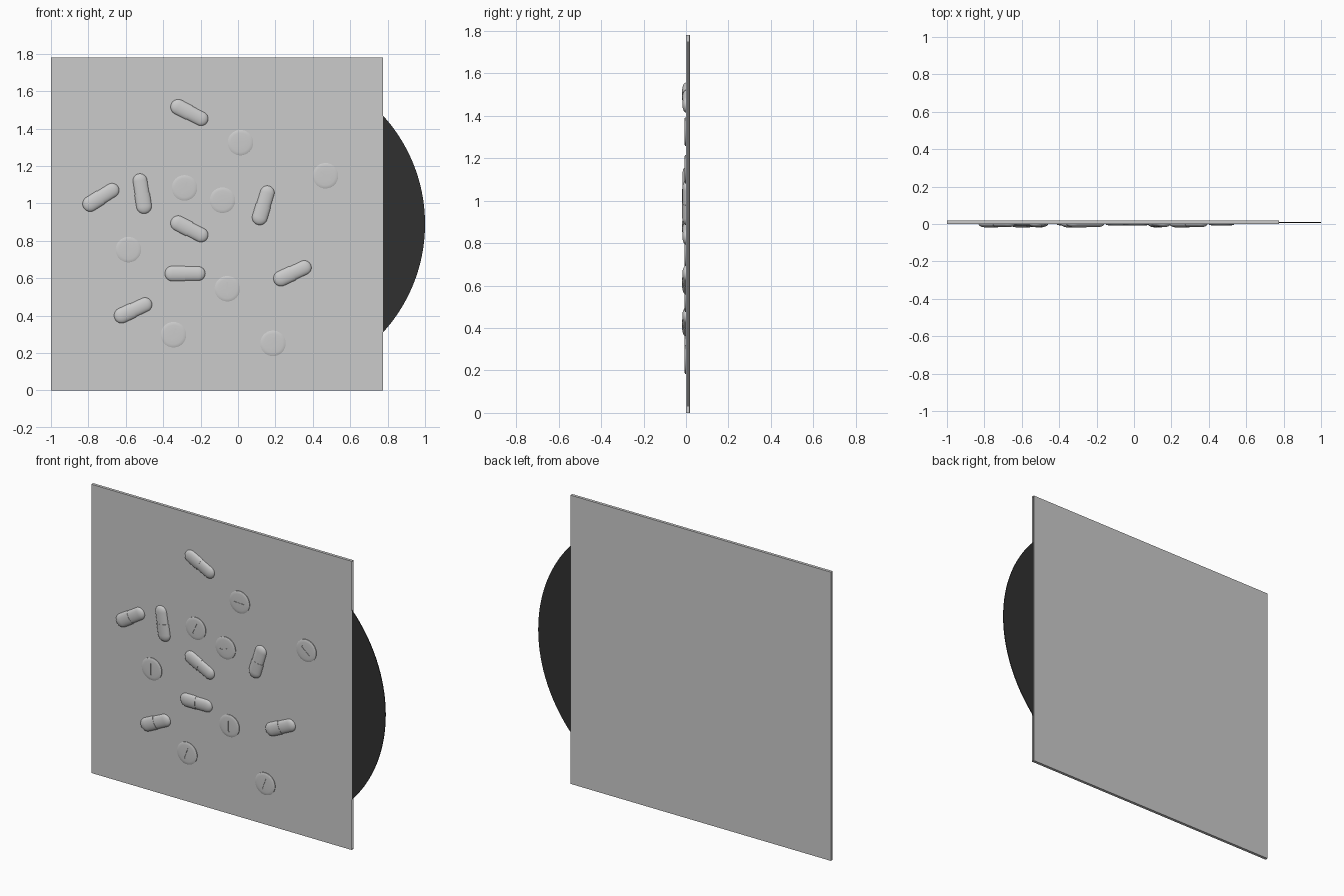
import bpy, bmesh
from math import sin, cos, pi, radians

if "Cube" in bpy.data.objects:
    bpy.data.objects.remove(bpy.data.objects["Cube"])

SLEEVE_W, SLEEVE_H, DEPTH, WALL = 1.776, 1.78, 0.018, 0.003
Y0 = 0.0                      # front face of the sleeve


def link(name, mesh):
    obj = bpy.data.objects.new(name, mesh)
    bpy.context.collection.objects.link(obj)
    return obj


def mesh_from(bm, name):
    bmesh.ops.remove_doubles(bm, verts=bm.verts, dist=1e-6)
    bmesh.ops.recalc_face_normals(bm, faces=bm.faces)
    mesh = bpy.data.meshes.new(name)
    bm.to_mesh(mesh)
    bm.free()
    return mesh


def smooth(obj, angle=35):
    bpy.ops.object.select_all(action='DESELECT')
    obj.select_set(True)
    bpy.context.view_layer.objects.active = obj
    bpy.ops.object.shade_smooth_by_angle(angle=radians(angle))


def lathe(rows, steps, sweep, place, closed=False):
    """Sweep (position, radius) rows; place maps (pos, radius, angle) to xyz."""
    bm = bmesh.new()
    rings = [[bm.verts.new(place(p, r, sweep * i / steps)) for i in range(steps + 1)]
             for p, r in rows]
    pairs = list(zip(rings, rings[1:]))
    if closed:
        pairs.append((rings[-1], rings[0]))
    for a, b in pairs:
        for i in range(steps):
            bm.faces.new((a[i], a[i + 1], b[i + 1], b[i]))
    return bm


# Sleeve: a flat U-section pocket, open on the right
def sleeve_box(x0, x1, y0, y1, z0, z1):
    return [(x0, y0, z0), (x0, y1, z0), (x0, y1, z1), (x0, y0, z1),
            (x1, y0, z0), (x1, y1, z0), (x1, y1, z1), (x1, y0, z1)]


bm = bmesh.new()
right = -1 + SLEEVE_W
outer = [bm.verts.new(c) for c in sleeve_box(-1, right, Y0, Y0 + DEPTH, 0, SLEEVE_H)]
inner = [bm.verts.new(c) for c in sleeve_box(-1 + WALL, right, Y0 + WALL, Y0 + DEPTH - WALL,
                                             WALL, SLEEVE_H - WALL)]
for shell in (outer, inner):
    bm.faces.new(shell[:4])
    for i in range(4):
        j = (i + 1) % 4
        bm.faces.new((shell[i], shell[j], shell[4 + j], shell[4 + i]))
for i in range(4):
    j = (i + 1) % 4
    bm.faces.new((outer[4 + i], outer[4 + j], inner[4 + j], inner[4 + i]))
link("sleeve", mesh_from(bm, "sleeve"))

# Record disc with spindle hole, sliding out of the sleeve
R, T = 0.86, 0.0025
bm = lathe([(-T, 0.02), (-T, R), (T, R), (T, 0.02)], 160, 2 * pi,
           lambda p, r, a: (r * cos(a), p, r * sin(a)), closed=True)
disc = link("record_disc", mesh_from(bm, "record_disc"))
disc.location = (1 - R, Y0 + DEPTH / 2, SLEEVE_H / 2)
black = bpy.data.materials.new("black_vinyl")
black.diffuse_color = (0.03, 0.03, 0.03, 1)
black.use_nodes = True
black.node_tree.nodes["Principled BSDF"].inputs["Base Color"].default_value = black.diffuse_color
disc.data.materials.append(black)
smooth(disc)

# Capsule relief: two rounded half shells with a small step at the seam
RB, RC, HALF, N = 0.038, 0.041, 0.108, 8
rows = [(-HALF + RC * (1 - cos(pi / 2 * i / N)), RC * sin(pi / 2 * i / N)) for i in range(N + 1)]
rows += [(0.0, RC), (0.0, RB)]
rows += [(HALF - RB * (1 - sin(pi / 2 * i / N)), RB * cos(pi / 2 * i / N)) for i in range(N + 1)]
rows = [(p, max(r, 0.0)) for p, r in rows]
bm = lathe(rows, 20, pi, lambda p, r, a: (p, -0.45 * r * sin(a), r * cos(a)))
bmesh.ops.dissolve_degenerate(bm, dist=1e-6, edges=bm.edges)
capsule_mesh = mesh_from(bm, "capsule")

# Tablet relief: low dome with a short score line
TR, TH = 0.068, 0.008
bm = lathe([(0.002, 0), (0.002, TR), (-0.004, TR), (-0.006, TR * 0.93),
            (-0.0072, TR * 0.75), (-TH, TR * 0.4), (-TH, 0)], 48, 2 * pi,
           lambda p, r, a: (r * cos(a), p, r * sin(a)))
bmesh.ops.dissolve_degenerate(bm, dist=1e-6, edges=bm.edges)
blank = link("tablet_blank", mesh_from(bm, "tablet_blank"))
bpy.ops.mesh.primitive_cube_add(size=1, location=(0, -TH, 0))
cutter = bpy.context.object
cutter.name = "score_cutter"
cutter.scale = (0.07, 0.005, 0.008)
cut = blank.modifiers.new("score", 'BOOLEAN')
cut.operation, cut.object, cut.solver = 'DIFFERENCE', cutter, 'EXACT'
bpy.context.view_layer.update()
tablet_mesh = bpy.data.meshes.new_from_object(
    blank.evaluated_get(bpy.context.evaluated_depsgraph_get()))
tablet_mesh.name = "tablet"
for helper in (blank, cutter):
    bpy.data.objects.remove(helper)


# Scatter: x, z, tilt in degrees
def scatter(name, mesh, spots):
    for n, (x, z, tilt) in enumerate(spots, 1):
        obj = link(f"{name}_{n}", mesh)
        obj.location = (x, Y0, z)
        obj.rotation_euler = (0, -radians(tilt), 0)
    smooth(obj)


scatter("capsule", capsule_mesh, [
    (-0.26, 1.485, -27), (-0.733, 1.033, 32), (-0.513, 1.052, 99), (0.136, 0.99, 73),
    (-0.26, 0.863, -27), (-0.283, 0.625, 0), (0.291, 0.627, 25), (-0.561, 0.429, 25)])
scatter("tablet", tablet_mesh, [
    (0.013, 1.325, -3), (0.468, 1.148, -40), (-0.286, 1.083, 66), (-0.083, 1.017, 20),
    (-0.586, 0.753, 90), (-0.057, 0.544, 90), (-0.345, 0.298, 70), (0.187, 0.252, 70)])
